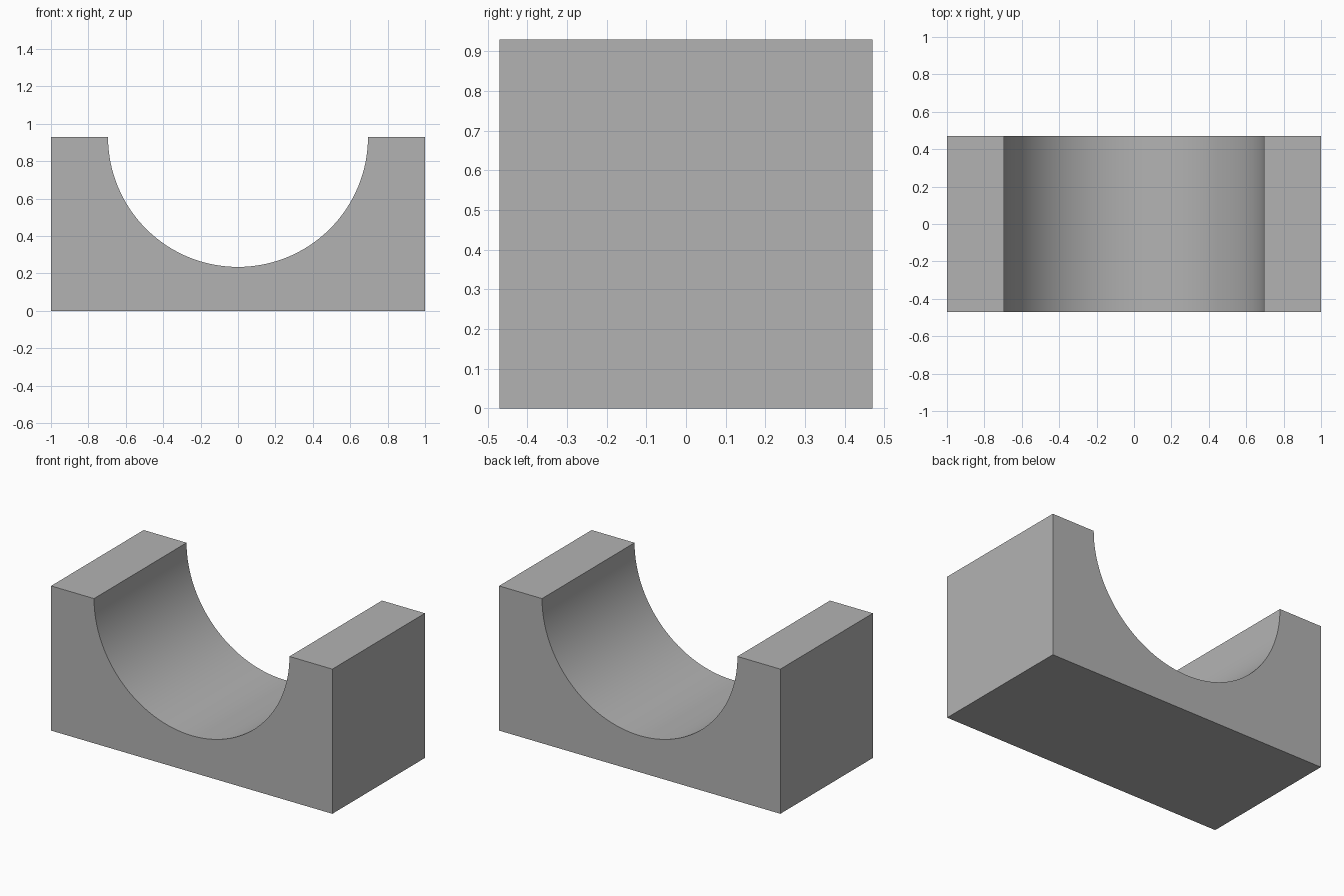
import bpy
import bmesh
from math import cos, sin, pi, radians

cube = bpy.data.objects.get("Cube")
if cube:
    bpy.data.objects.remove(cube, do_unlink=True)

HALF_WIDTH, HALF_DEPTH, HEIGHT = 1.0, 0.47, 0.93
RADIUS, SEGMENTS = 0.695, 64

# Plain grey material
grey = bpy.data.materials.new("plain_grey")
grey.use_nodes = True
colour = (0.45, 0.45, 0.45, 1)
grey.diffuse_color = colour
grey.node_tree.nodes["Principled BSDF"].inputs["Base Color"].default_value = colour

# Front profile: block outline with a half-round trough in the top
profile = [(-HALF_WIDTH, HEIGHT), (-HALF_WIDTH, 0), (HALF_WIDTH, 0), (HALF_WIDTH, HEIGHT)]
for i in range(SEGMENTS + 1):
    a = pi * i / SEGMENTS
    profile.append((RADIUS * cos(a), HEIGHT - RADIUS * sin(a)))

# Extrude the profile from front to back
bm = bmesh.new()
front = bm.faces.new([bm.verts.new((x, -HALF_DEPTH, z)) for x, z in profile])
back = bmesh.ops.extrude_face_region(bm, geom=[front], use_keep_orig=True)
moved = [v for v in back["geom"] if isinstance(v, bmesh.types.BMVert)]
bmesh.ops.translate(bm, verts=moved, vec=(0, 2 * HALF_DEPTH, 0))
bmesh.ops.recalc_face_normals(bm, faces=bm.faces)

mesh = bpy.data.meshes.new("cradle_block")
bm.to_mesh(mesh)
bm.free()
mesh.materials.append(grey)
block = bpy.data.objects.new("cradle_block", mesh)
bpy.context.collection.objects.link(block)

# Smooth trough, crisp outer edges
bpy.ops.object.select_all(action="DESELECT")
block.select_set(True)
bpy.context.view_layer.objects.active = block
bpy.ops.object.shade_smooth_by_angle(angle=radians(30))
